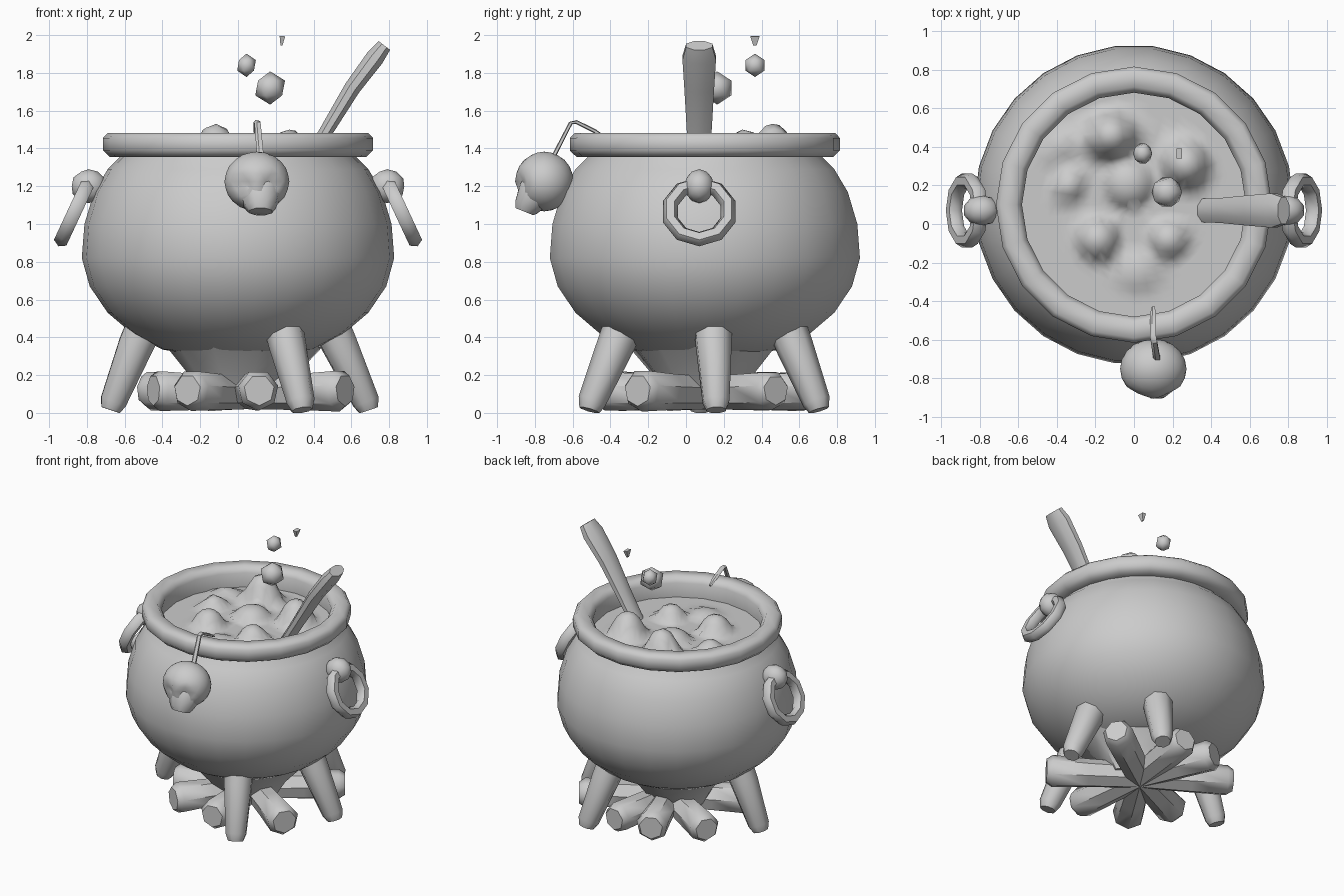
import bpy, bmesh, math, random
from mathutils import Vector, Matrix

if "Cube" in bpy.data.objects:
    bpy.data.objects.remove(bpy.data.objects["Cube"])

random.seed(4)
CY = 0.10  # the pot axis sits slightly behind the origin


def finish(name, bm, angle=50):
    bmesh.ops.recalc_face_normals(bm, faces=bm.faces)
    me = bpy.data.meshes.new(name)
    bm.to_mesh(me)
    bm.free()
    ob = bpy.data.objects.new(name, me)
    bpy.context.collection.objects.link(ob)
    bpy.ops.object.select_all(action='DESELECT')
    ob.select_set(True)
    bpy.context.view_layer.objects.active = ob
    bpy.ops.object.shade_smooth_by_angle(angle=math.radians(angle))
    return ob


def bridge(bm, loops, closed=False):
    n = len(loops[0])
    pairs = list(zip(loops, loops[1:]))
    if closed:
        pairs.append((loops[-1], loops[0]))
    for a, b in pairs:
        for i in range(n):
            j = (i + 1) % n
            bm.faces.new((a[i], a[j], b[j], b[i]))


def lathe(name, profile, segs, closed=False, cap=False, wobble=0.0, angle=50):
    bm = bmesh.new()
    jit = [1 + random.uniform(-wobble, wobble) for _ in range(segs)]
    loops = [[bm.verts.new((r * jit[i] * math.cos(math.tau * i / segs),
                            CY + r * jit[i] * math.sin(math.tau * i / segs), z))
              for i in range(segs)] for r, z in profile]
    bridge(bm, loops, closed)
    if cap:
        bm.faces.new(loops[0])
    return finish(name, bm, angle)


def rod(name, path, radii, sides=8, flat=1.0, side_axis=(0, 1, 0), angle=50):
    """Capped tube through points; flat scales its thickness across side_axis."""
    bm = bmesh.new()
    pts = [Vector(p) for p in path]
    loops = []
    for k, p in enumerate(pts):
        t = (pts[min(k + 1, len(pts) - 1)] - pts[max(k - 1, 0)]).normalized()
        v = t.cross(Vector(side_axis)).normalized()
        u = v.cross(t)
        loops.append([bm.verts.new(p + radii[k] * (u * math.cos(a) + v * flat * math.sin(a)))
                      for a in (math.tau * (i + 0.5) / sides for i in range(sides))])
    bridge(bm, loops)
    bm.faces.new(loops[0])
    bm.faces.new(loops[-1])
    return finish(name, bm, angle)


def ball(name, loc, scale, sub=2, dents=(), angle=50):
    bm = bmesh.new()
    bmesh.ops.create_icosphere(bm, subdivisions=sub, radius=1)
    for v in bm.verts:
        for d, width, depth in dents:
            dist = (v.co.normalized() - Vector(d).normalized()).length
            if dist < width:
                v.co *= 1 - depth * (1 - dist / width)
    bmesh.ops.transform(bm, matrix=Matrix.Translation(loc) @ Matrix.Diagonal((*scale, 1)),
                        verts=bm.verts)
    return finish(name, bm, angle)


def polar(deg, r, z, cx=0.0, cy=CY):
    a = math.radians(deg)
    return (cx + r * math.cos(a), cy + r * math.sin(a), z)


# Pot body and the rolled rim
lathe("pot_body", [(0.22, 0.305), (0.40, 0.335), (0.56, 0.42), (0.69, 0.53), (0.785, 0.67),
                   (0.827, 0.82), (0.813, 1.0), (0.762, 1.17), (0.69, 1.29), (0.62, 1.36),
                   (0.60, 1.42)], 26, cap=True, angle=80)
lathe("pot_rim", [(0.68, 1.355), (0.715, 1.39), (0.715, 1.455), (0.69, 1.482), (0.61, 1.48),
                  (0.58, 1.44), (0.59, 1.30), (0.61, 1.30), (0.62, 1.355)],
      20, closed=True, angle=60)

# Bubbling soup: a disc lifted into domes
domes = [(-0.12, 0.46, 0.12, 0.20), (0.27, 0.31, 0.115, 0.17), (-0.19, -0.08, 0.105, 0.12),
         (0.18, -0.08, 0.095, 0.10), (-0.34, 0.20, 0.08, 0.08), (-0.03, 0.21, 0.115, 0.08),
         (0.02, -0.25, 0.10, 0.04), (-0.38, 0.40, 0.08, 0.05)]


def soup_z(x, y):
    h = 0.0
    for cx, cy, r, top in domes:
        d = math.hypot(x - cx, y - cy) / (r * 1.2)
        if d < 1:
            h = max(h, top * (1 - d ** 2.4))
    return 1.33 + h


bm = bmesh.new()
loops = []
for k in range(1, 17):
    ring = [polar(360 * i / 40, 0.60 * k / 16, 0) for i in range(40)]
    loops.append([bm.verts.new((x, y, soup_z(x, y))) for x, y, _ in ring])
bridge(bm, loops)
bm.faces.new(loops[0])
finish("soup", bm, 80)

# Bubbles rising above the soup
ball("large_bubble", (0.17, 0.165, 1.72), (0.088, 0.088, 0.088), 1, angle=60)
ball("medium_bubble", (0.045, 0.365, 1.84), (0.055, 0.06, 0.062), 1, angle=60)
rod("small_bubble", [(0.23, 0.365, 1.945), (0.235, 0.365, 1.995)], [0.012, 0.035], 4, 0.6)

# Stirring paddle
rod("stirring_paddle", [(0.35, 0.07, 1.30), (0.46, 0.07, 1.48), (0.605, 0.07, 1.72),
                        (0.725, 0.07, 1.88), (0.775, 0.07, 1.945)],
    [0.065, 0.07, 0.085, 0.096, 0.075], 8, 0.55)

# Four splayed legs: angle and foot radius
for i, (deg, foot) in enumerate(((-61, 0.70), (5, 0.695), (61, 0.69), (182, 0.675))):
    rod(f"leg_{i + 1}", [polar(deg, 0.44, 0.58), polar(deg, 0.54, 0.36),
                         polar(deg, foot - 0.015, 0.06), polar(deg, foot, 0.015)],
        [0.11, 0.10, 0.075, 0.055], 8, side_axis=(0, 0, 1))

# Fire wood laid as a star: angle and length
for i, (deg, L) in enumerate(((-36, 0.64), (35, 0.62), (83, 0.57), (112, 0.58),
                              (148, 0.64), (205, 0.55), (238, 0.60), (276, 0.59))):
    r = random.uniform(0.105, 0.115)
    rod(f"log_{i + 1}", [polar(deg, d, z, 0.05, 0.12) for d, z in
                         ((0, 0.11), (L * 0.55, 0.115), (L - 0.04, 0.12), (L, 0.12))],
        [0.09, 0.10, r, r * 0.75], 7, side_axis=(0, 0, 1))

# Flames spreading under the pot
lathe("flames", [(0.22, 0.10), (0.29, 0.22), (0.40, 0.35)], 10, cap=True, wobble=0.12)

# Ring handles on both sides
for side, label in ((1, "right"), (-1, "left")):
    ball(f"{label}_handle_knob", (side * 0.79, 0.07, 1.20), (0.095, 0.08, 0.09), 2)
    bm = bmesh.new()
    loops = []
    slope = Vector((side * 0.42, 0, -0.9)).normalized()   # downward direction in ring plane
    across = Vector((0, 1, 0))
    normal = slope.cross(across)
    for i in range(10):
        a = math.tau * i / 10
        out = slope * math.cos(a) + across * math.sin(a)
        c = Vector((side * 0.865, 0.07, 1.065)) + out * 0.16
        loops.append([bm.verts.new(c + 0.042 * (out * math.cos(b) + normal * math.sin(b)))
                      for b in (math.tau * j / 6 for j in range(6))])
    bridge(bm, loops, True)
    finish(f"{label}_handle_ring", bm, 60)

# Skull charm hung from the rim
ball("skull_cranium", (0.10, -0.75, 1.225), (0.172, 0.155, 0.158), 3,
     [((-0.45, -0.9, -0.12), 0.42, 0.3), ((0.45, -0.9, -0.12), 0.42, 0.3)])
rod("skull_jaw", [(0.11, -0.74, 1.24), (0.115, -0.80, 1.16), (0.12, -0.845, 1.09),
                  (0.12, -0.855, 1.065)], [0.12, 0.12, 0.085, 0.065], 8, 0.85,
    side_axis=(1, 0, 0))
rod("skull_cord", [(0.12, -0.70, 1.36), (0.105, -0.61, 1.535), (0.10, -0.58, 1.54),
                   (0.10, -0.48, 1.49), (0.10, -0.43, 1.46)],
    [0.02, 0.018, 0.018, 0.018, 0.01], 5, 0.6, side_axis=(1, 0, 0))
